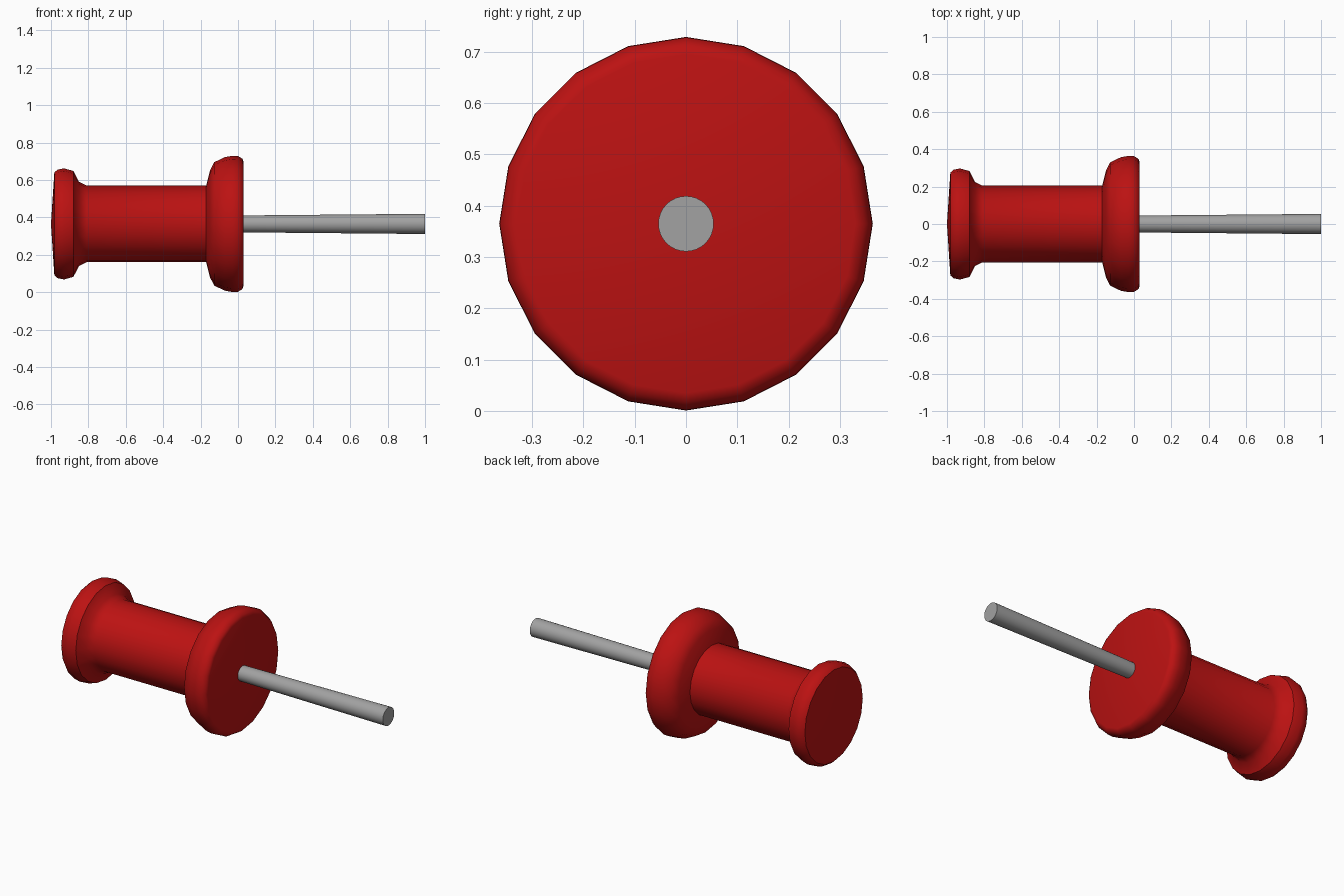
import bpy, bmesh, math
from mathutils import Matrix

cube = bpy.data.objects.get("Cube")
if cube:
    bpy.data.objects.remove(cube, do_unlink=True)

AXIS_Z = 0.365


def material(name, rgb):
    mat = bpy.data.materials.new(name)
    mat.use_nodes = True
    mat.diffuse_color = (*rgb, 1)
    mat.node_tree.nodes["Principled BSDF"].inputs["Base Color"].default_value = (*rgb, 1)
    return mat


def lathe(name, profile, sides, mat):
    """Revolve (x, radius) points around the x axis."""
    bm = bmesh.new()
    verts = [bm.verts.new((x, 0, r)) for x, r in profile]
    edges = [bm.edges.new(pair) for pair in zip(verts, verts[1:])]
    bmesh.ops.spin(bm, geom=verts + edges, cent=(0, 0, 0), axis=(1, 0, 0),
                   angle=math.tau, steps=sides, use_duplicate=False)
    bmesh.ops.remove_doubles(bm, verts=bm.verts, dist=0.0005)
    bmesh.ops.recalc_face_normals(bm, faces=bm.faces)
    bmesh.ops.transform(bm, matrix=Matrix.Translation((0, 0, AXIS_Z)), verts=bm.verts)
    mesh = bpy.data.meshes.new(name)
    bm.to_mesh(mesh)
    bm.free()
    mesh.materials.append(mat)
    obj = bpy.data.objects.new(name, mesh)
    bpy.context.collection.objects.link(obj)
    bpy.ops.object.select_all(action='DESELECT')
    obj.select_set(True)
    bpy.context.view_layer.objects.active = obj
    bpy.ops.object.shade_smooth_by_angle(angle=math.radians(45))
    return obj


red = material("red plastic", (0.5, 0.006, 0.006))
steel = material("grey steel", (0.36, 0.36, 0.36))

# Grip: rounded cap, straight shaft and wide collar
lathe("grip", [
    (-1, 0), (-0.982, 0.275), (-0.965, 0.29), (-0.93, 0.297), (-0.88, 0.283),
    (-0.85, 0.225), (-0.81, 0.205), (-0.17, 0.205), (-0.15, 0.285),
    (-0.127, 0.33), (-0.07, 0.357), (-0.03, 0.364), (0.0, 0.363),
    (0.024, 0.348), (0.03, 0.33), (0.03, 0)], 20, red)

# Pin: slightly flared rod with a blunt end
lathe("pin", [(0, 0), (0, 0.045), (1, 0.054), (1, 0)], 32, steel)
